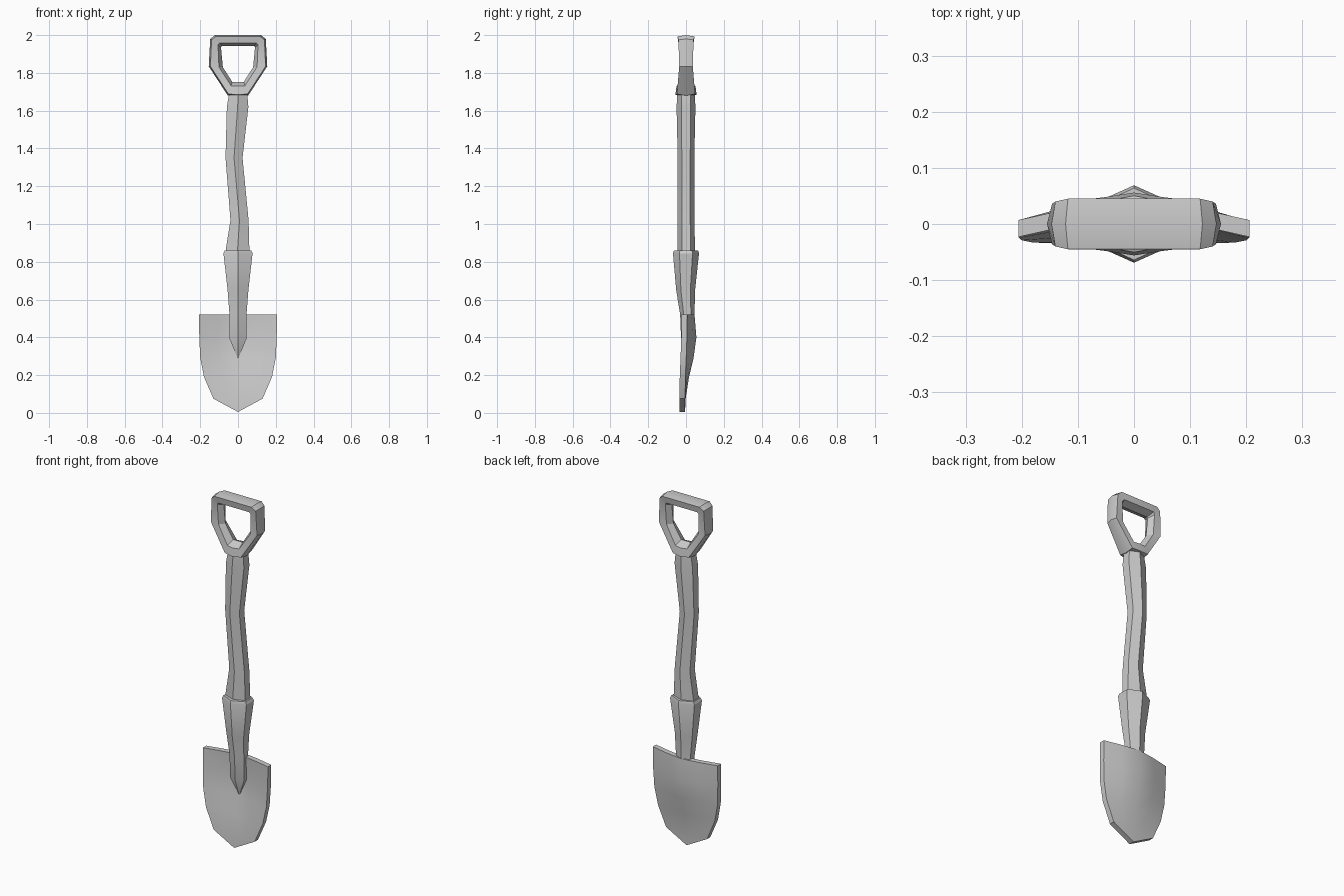
import bpy, math

if "Cube" in bpy.data.objects:
    bpy.data.objects.remove(bpy.data.objects["Cube"])

grey = bpy.data.materials.new("plain grey")
grey.diffuse_color = (0.6, 0.6, 0.6, 1)
grey.use_nodes = True
grey.node_tree.nodes["Principled BSDF"].inputs["Base Color"].default_value = grey.diffuse_color


def make(name, verts, faces, angle=30):
    mesh = bpy.data.meshes.new(name)
    mesh.from_pydata(verts, [], faces)
    mesh.materials.append(grey)
    ob = bpy.data.objects.new(name, mesh)
    bpy.context.collection.objects.link(ob)
    bpy.context.view_layer.objects.active = ob
    ob.select_set(True)
    bpy.ops.object.mode_set(mode='EDIT')
    bpy.ops.mesh.select_all(action='SELECT')
    bpy.ops.mesh.normals_make_consistent(inside=False)
    bpy.ops.object.mode_set(mode='OBJECT')
    bpy.ops.object.shade_smooth_by_angle(angle=math.radians(angle))
    ob.select_set(False)
    return ob


def bridge(rings, n, closed=False):
    """Quads between consecutive rings of n points."""
    last = rings if closed else rings - 1
    return [(r * n + i, r * n + (i + 1) % n,
             (r + 1) % rings * n + (i + 1) % n, (r + 1) % rings * n + i)
            for r in range(last) for i in range(n)]


def hex_tube(name, stations):
    """Six-sided tube, ridges front and back; station = x, y, z, half width, half depth."""
    verts = []
    for x, y, z, w, d in stations:
        verts += [(x, y - d, z), (x + w, y - d / 2, z), (x + w, y + d / 2, z),
                  (x, y + d, z), (x - w, y + d / 2, z), (x - w, y - d / 2, z)]
    top = (len(stations) - 1) * 6
    faces = bridge(len(stations), 6) + [tuple(range(6)), tuple(range(top, top + 6))]
    return make(name, verts, faces)


# crooked wooden shaft
hex_tube("shaft", [(0, 0.002, 0.82, 0.064, 0.046), (-0.002, 0.002, 0.87, 0.062, 0.046),
                   (0.008, 0, 1.02, 0.048, 0.044), (-0.021, 0, 1.35, 0.045, 0.044),
                   (-0.002, 0, 1.62, 0.057, 0.05), (0.001, 0, 1.69, 0.048, 0.046)])

# socket tapering into a pointed rib on the blade
hex_tube("socket", [(0, 0.012, 0.29, 0.002, 0.003), (0, 0.008, 0.39, 0.044, 0.034),
                    (0, 0.007, 0.52, 0.045, 0.038), (0, -0.002, 0.65, 0.055, 0.05),
                    (0, 0, 0.845, 0.077, 0.069), (0, 0, 0.86, 0.07, 0.064)])

# dished blade: rows of z at centre, z at edge, half width, edge front y, centre front y
rows = [(0.52, 0.52, 0.206, -0.023, 0.015), (0.40, 0.40, 0.205, -0.025, 0.025),
        (0.29, 0.29, 0.200, -0.029, 0.010), (0.19, 0.19, 0.180, -0.033, -0.014),
        (0.075, 0.075, 0.130, -0.035, -0.032), (0.005, 0.040, 0.065, -0.035, -0.035)]
bulge = [0, 0.6, 1, 0.6, 0]
cols, count = 5, len(rows) * 5
verts = []
for thick in (0, 0.03):
    for zc, ze, w, ye, yc in rows:
        for i, b in enumerate(bulge):
            t = i / 2 - 1
            verts.append((t * w, ye + (yc - ye) * b + thick, zc + (ze - zc) * abs(t)))
faces = []
for r in range(len(rows) - 1):
    for c in range(cols - 1):
        a = r * cols + c
        quad = (a, a + 1, a + cols + 1, a + cols)
        faces += [quad, tuple(v + count for v in quad)]
rim = ([c for c in range(cols)] + [r * cols + cols - 1 for r in range(1, len(rows))]
       + [count - 1 - c for c in range(1, cols)]
       + [r * cols for r in range(len(rows) - 2, 0, -1)])
for a, b in zip(rim, rim[1:] + rim[:1]):
    faces.append((a, b, b + count, a + count))
make("blade", verts, faces, 35)

# D-shaped handle: outer x, outer z, inner x, inner z, half depth, from hub to crossbar
side = [(0.054, 1.68, 0.03, 1.752, 0.048), (0.155, 1.835, 0.08, 1.83, 0.036),
        (0.147, 1.98, 0.09, 1.935, 0.040), (0.122, 2.0, 0.087, 1.942, 0.045)]
loop = ([(0, 1.675, 0, 1.752, 0.056)] + side
        + [(-a, b, -c, d, e) for a, b, c, d, e in reversed(side)])
verts = []
for ox, oz, ix, iz, d in loop:
    for f, y in ((0, 0), (0.12, d), (0.72, d * 0.9), (1, 0), (0.72, -d * 0.9), (0.12, -d)):
        verts.append((ox + (ix - ox) * f, y, oz + (iz - oz) * f))
make("grip", verts, bridge(len(loop), 6, closed=True), 25)
